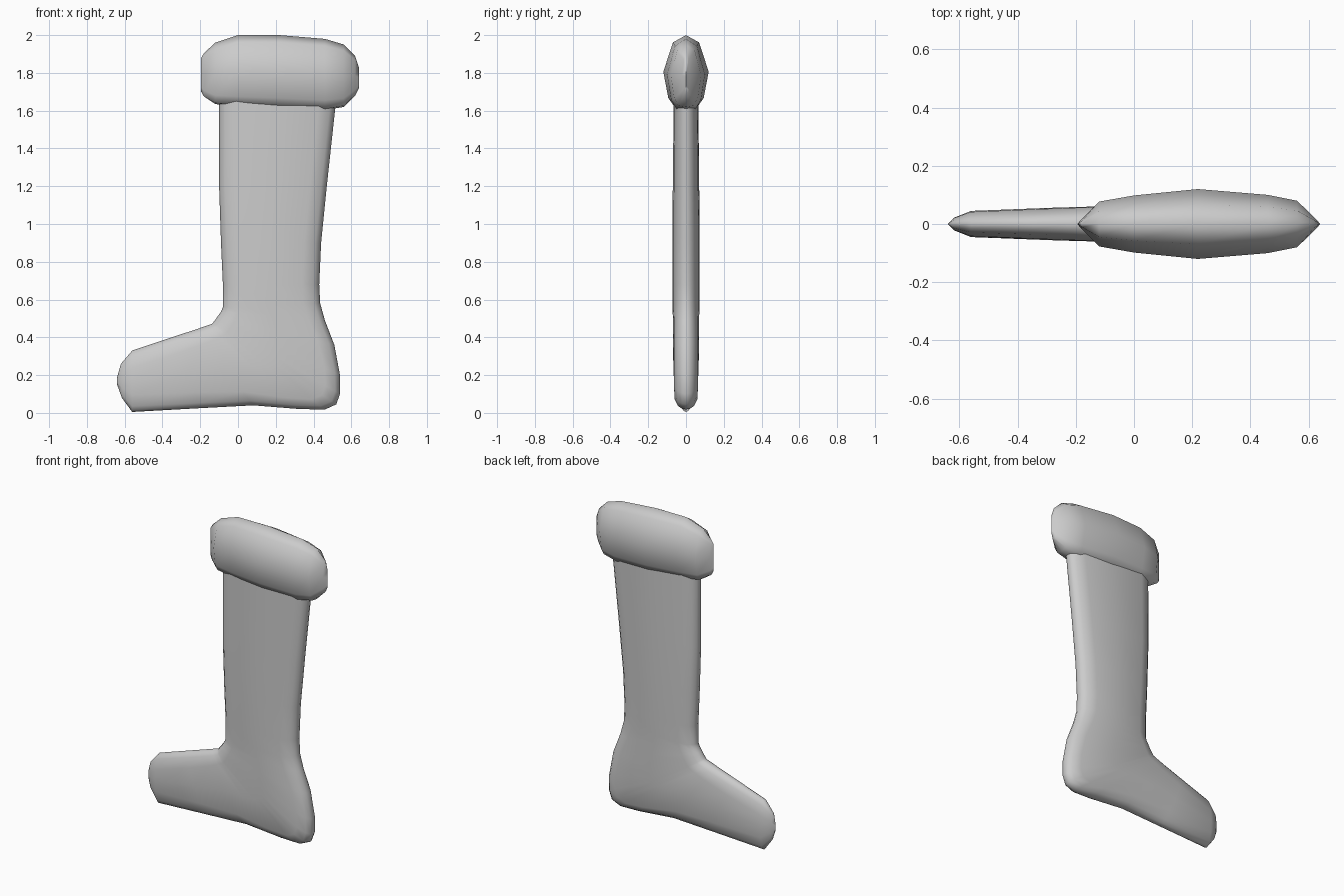
import bpy, bmesh, math
from mathutils import Vector

if "Cube" in bpy.data.objects:
    bpy.data.objects.remove(bpy.data.objects["Cube"])

grey = bpy.data.materials.new("plain grey")
grey.use_nodes = True
GREY = (0.6, 0.6, 0.6, 1)
grey.diffuse_color = GREY
grey.node_tree.nodes["Principled BSDF"].inputs["Base Color"].default_value = GREY


def loft(name, sections, profile):
    """Skin flat pillow sections (x0, z0, x1, z1, half thickness).
    The profile maps a section to (fraction across, thickness factor) pairs."""
    bm = bmesh.new()
    rings = []
    for x0, z0, x1, z1, half in sections:
        a, b = Vector((x0, 0, z0)), Vector((x1, 0, z1))
        pts = profile((b - a).length)
        front = [a.lerp(b, u) - Vector((0, half * f, 0)) for u, f in pts]
        back = [Vector((p.x, -p.y, p.z)) for p in front[-2:0:-1]]
        rings.append([bm.verts.new(p) for p in front + back])
    n = len(rings[0])
    for r, s in zip(rings, rings[1:]):
        for i in range(n):
            j = (i + 1) % n
            bm.faces.new((r[i], r[j], s[j], s[i]))
    for ring, section in ((rings[0], sections[0]), (rings[-1], sections[-1])):
        if section[-1] > 0:
            bm.faces.new(ring)
    bmesh.ops.remove_doubles(bm, verts=bm.verts, dist=0.0005)
    bmesh.ops.recalc_face_normals(bm, faces=bm.faces)
    mesh = bpy.data.meshes.new(name)
    bm.to_mesh(mesh)
    bm.free()
    mesh.materials.append(grey)
    obj = bpy.data.objects.new(name, mesh)
    bpy.context.collection.objects.link(obj)
    bpy.ops.object.select_all(action='DESELECT')
    obj.select_set(True)
    bpy.context.view_layer.objects.active = obj
    bpy.ops.object.shade_smooth_by_angle(angle=math.radians(85))
    return obj


def rounded_edges(width):
    # narrow rounding at both edges, almost flat in between
    edge = [(0, 0), (0.008, 0.33), (0.03, 0.64), (0.09, 0.92)]
    k = min(1, width / 0.3)
    near = [(d * k / width, f) for d, f in edge]
    return near + [(0.5, 1)] + [(1 - u, f) for u, f in reversed(near)]


def fur_profile(width):
    return [(0, 0), (0.02, 0.5), (0.14, 0.78), (0.5, 1), (0.9, 0.58), (1, 0)]


# Sock: leg, turn of the heel, foot and toe
loft("sock", [
    (-0.10, 1.66, 0.52, 1.66, 0.065),
    (-0.10, 1.20, 0.47, 1.20, 0.070),
    (-0.09, 0.90, 0.44, 0.90, 0.072),
    (-0.08, 0.68, 0.43, 0.68, 0.072),
    (-0.08, 0.56, 0.435, 0.58, 0.071),
    (-0.09, 0.535, 0.46, 0.49, 0.070),
    (-0.105, 0.515, 0.51, 0.36, 0.070),
    (-0.115, 0.50, 0.54, 0.20, 0.069),
    (-0.125, 0.487, 0.54, 0.10, 0.068),
    (-0.132, 0.478, 0.52, 0.045, 0.067),
    (-0.14, 0.47, 0.46, 0.018, 0.066),
    (-0.17, 0.46, 0.33, 0.02, 0.065),
    (-0.22, 0.443, 0.08, 0.04, 0.062),
    (-0.35, 0.40, -0.20, 0.025, 0.056),
    (-0.56, 0.33, -0.56, 0.005, 0.045),
    (-0.62, 0.26, -0.615, 0.08, 0.022),
    (-0.64, 0.19, -0.64, 0.15, 0),
], rounded_edges)

# Puffy cuff, skinned from one side to the other
loft("cuff", [(x, low, x, high, half) for x, low, high, half in [
    (-0.195, 1.70, 1.88, 0),
    (-0.18, 1.675, 1.905, 0.017),
    (-0.12, 1.635, 1.96, 0.077),
    (0.00, 1.622, 2.00, 0.098),
    (0.22, 1.612, 2.00, 0.12),
    (0.46, 1.602, 1.98, 0.10),
    (0.56, 1.62, 1.95, 0.08),
    (0.62, 1.68, 1.89, 0.022),
    (0.64, 1.72, 1.83, 0),
]], fur_profile)
